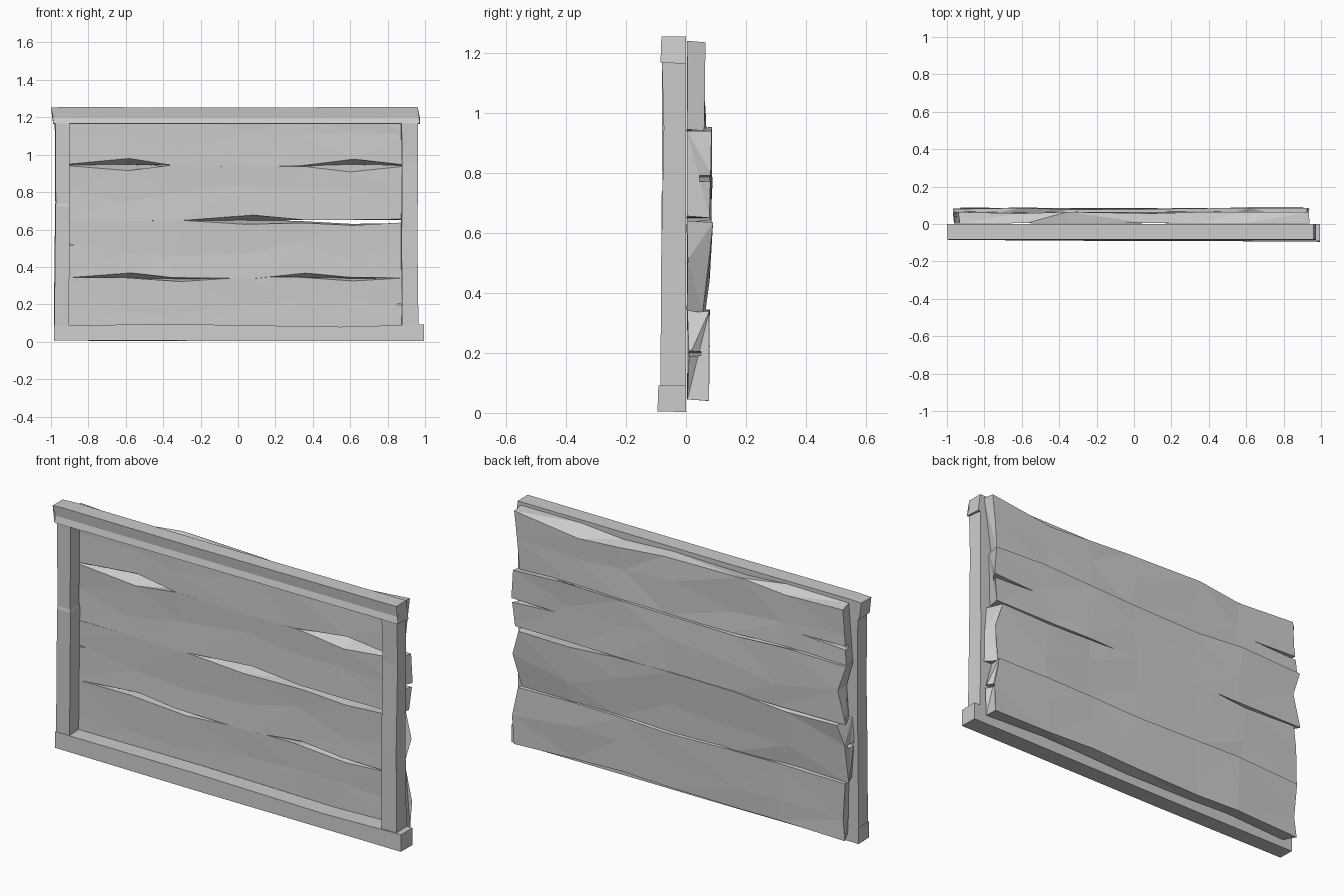
import bpy, bmesh, random

if "Cube" in bpy.data.objects:
    bpy.data.objects.remove(bpy.data.objects["Cube"])

random.seed(4)


def jit(a):
    return random.uniform(-a, a)


def loft(name, rings):
    """Skin a row of equal-sized point rings and close both ends."""
    bm = bmesh.new()
    vs = [[bm.verts.new(p) for p in r] for r in rings]
    n = len(vs[0])
    for a, b in zip(vs, vs[1:]):
        for i in range(n):
            j = (i + 1) % n
            bm.faces.new((a[i], a[j], b[j], b[i]))
    bm.faces.new(vs[0])
    bm.faces.new(vs[-1])
    bmesh.ops.triangulate(bm, faces=bm.faces[:])
    bmesh.ops.recalc_face_normals(bm, faces=bm.faces)
    if bm.calc_volume(signed=True) < 0:
        bmesh.ops.reverse_faces(bm, faces=bm.faces[:])
    me = bpy.data.meshes.new(name)
    bm.to_mesh(me)
    bm.free()
    ob = bpy.data.objects.new(name, me)
    bpy.context.collection.objects.link(ob)
    return ob


def crack(ob, x, z, length, h, y0, y1):
    """Cut a thin wedge-shaped split into the end of a board."""
    s = 1 if length > 0 else -1
    tri = [(x - 0.08 * s, z - h), (x + length, z + 0.3 * h), (x - 0.08 * s, z + h)]
    cut = loft("crack_cutter", [[(px, y, pz) for px, pz in tri] for y in (y0, y1)])
    cut.hide_render = True
    m = ob.modifiers.new("crack", 'BOOLEAN')
    m.operation, m.object, m.solver = 'DIFFERENCE', cut, 'EXACT'
    whole = ob.data
    done = bpy.data.meshes.new_from_object(
        ob.evaluated_get(bpy.context.evaluated_depsgraph_get()))
    ob.modifiers.clear()
    # keep the uncut board if the cut fails
    ob.data = done if len(done.vertices) >= len(whole.vertices) else whole
    bpy.data.objects.remove(cut)


# Back boards: edge heights at shared stations along x
X = [-0.945, -0.6, -0.33, 0.06, 0.33, 0.6, 0.915]
# front lower edge, front upper edge, back lower edge, back upper edge
BOARDS = [
    ([.045, .06, .05, .045, .055, .06, .045], [.343, .343, .322, .345, .345, .325, .341],
     [.04, .05, .045, .05, .06, .05, .04], [.335, .345, .34, .33, .34, .343, .337]),
    ([.34, .368, .343, .338, .367, .345, .34], [.652, .652, .65, .628, .635, .622, .64],
     [.335, .338, .335, .33, .335, .335, .335], [.635, .625, .65, .652, .645, .63, .635]),
    ([.648, .646, .648, .677, .652, .652, .656], [.945, .915, .945, .94, .937, .908, .94],
     [.645, .642, .643, .648, .65, .65, .65], [.945, .953, .935, .94, .945, .953, .94]),
    ([.945, .98, .942, .936, .94, .976, .945], [1.235, 1.24, 1.225, 1.235, 1.22, 1.24, 1.24],
     [.942, .948, .94, .935, .94, .948, .94], [1.225, 1.21, 1.235, 1.225, 1.205, 1.19, 1.235]),
]
DEPTH = [(.072, .075), (.06, .086), (.082, .083), (.064, .06)]   # back y, low and high
boards = []
for k, (fl, fu, bl, bu) in enumerate(BOARDS):
    d0, d1 = DEPTH[k]
    rings = []
    for i, x in enumerate(X):
        # ragged ends: each end-corner is pushed in or out
        e = 0.024 if i in (0, len(X) - 1) else 0.03
        y0 = 0.002 + abs(jit(0.004))
        t = 0.5 + jit(0.18)
        pts = [(y0, fl[i]), (y0 + abs(jit(.006)), fl[i] * (1 - t) + fu[i] * t), (y0, fu[i]),
               (d1 + jit(.005), bu[i]),
               ((d0 + d1) / 2 + jit(.007), bl[i] * (1 - t) + bu[i] * t),
               (d0 + jit(.005), bl[i])]
        rings.append([(x + jit(e), y, z) for y, z in pts])
    boards.append(loft("back_board_%d" % (k + 1), rings))

# Splits at the board ends
crack(boards[0], 0.93, 0.195, -0.09, 0.016, -.05, .05)
crack(boards[1], -0.96, 0.515, 0.09, 0.016, -.05, .05)
crack(boards[2], 0.93, 0.78, -0.24, 0.014, .045, .15)
crack(boards[3], -0.96, 1.03, 0.26, 0.012, .035, .15)

# Top rail: flat upper band, groove, and a lower lip
loft("top_rail", [[(x, 0, 1.255 + dz), (x, -.082, 1.255 + dz), (x + s, -.076, 1.2),
                   (x + s, -.085, 1.168), (x + s, 0, 1.163)]
                  for x, s, dz in [(-1.0, .012, -.003), (-.93, 0, 0), (-.2, 0, -.003),
                                   (.9, 0, 0), (.96, .012, 0)]])

# Bottom rail
loft("bottom_rail", [[(x, 0, a), (x, -d, a + .002), (x, -d + .003, b), (x, 0, b)]
                     for x, a, b, d in [(-.985, .006, .09, .085), (-.2, .003, .092, .09),
                                        (.55, .003, .08, .092), (.995, .003, .092, .095)]])


# Side posts
def post(name, stations):
    loft(name, [[(a, 0, z), (a + .003, -d, z), (b, -d, z), (b - .004, 0, z)]
                for z, a, b, d in stations])


post("left_post", [(.085, -.985, -.905, .08), (.725, -.978, -.898, .082),
                   (.74, -.977, -.902, .079), (1.17, -.98, -.9, .08)])
post("right_post", [(.085, .875, .965, .085), (.5, .872, .96, .083),
                    (.95, .874, .962, .074), (1.17, .872, .962, .08)])
